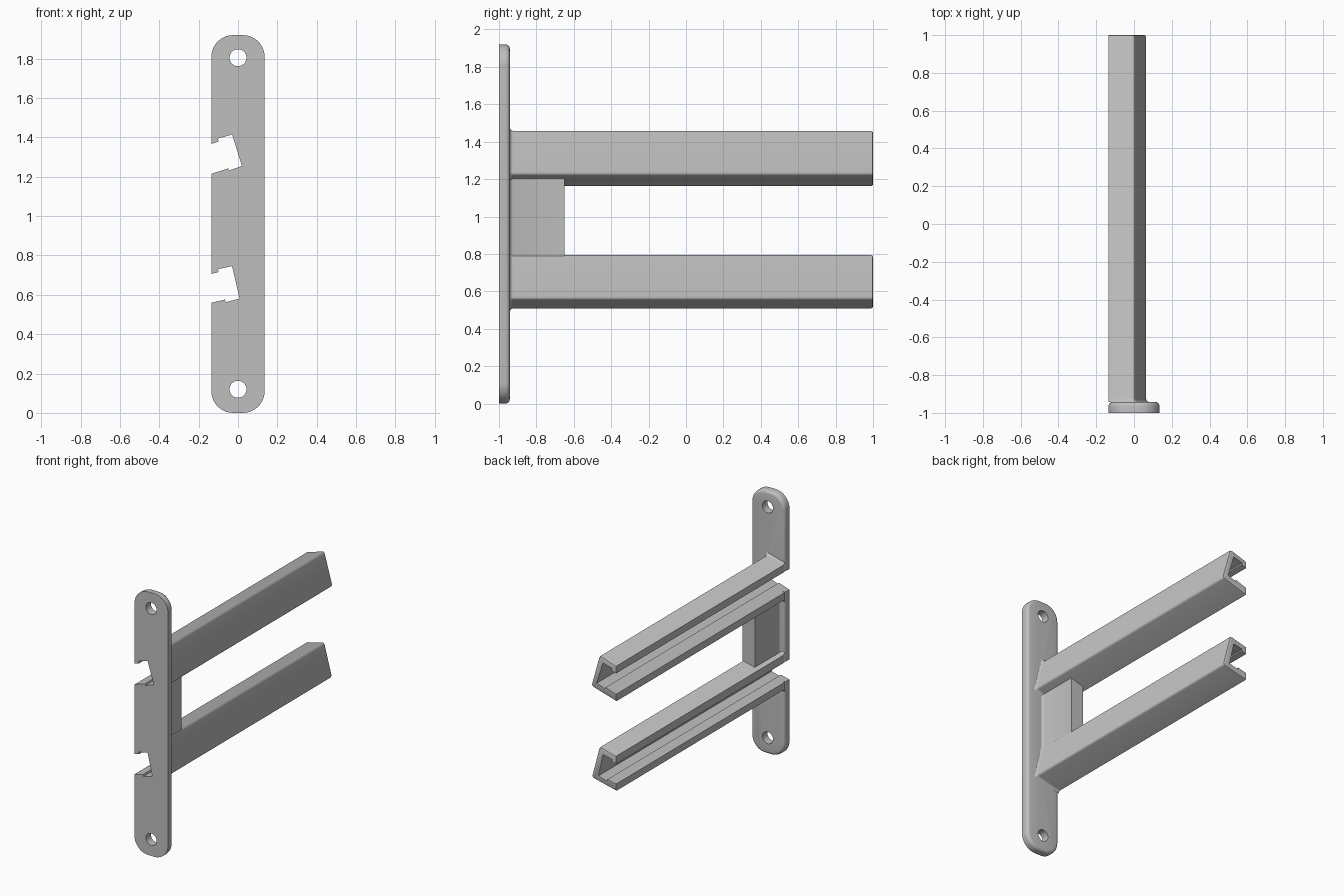
import bpy, bmesh, math
from mathutils import Vector

if "Cube" in bpy.data.objects:
    bpy.data.objects.remove(bpy.data.objects["Cube"])

grey = bpy.data.materials.new("plain grey")
grey.use_nodes = True
GREY = (0.52, 0.52, 0.52, 1)
grey.diffuse_color = GREY
grey.node_tree.nodes["Principled BSDF"].inputs["Base Color"].default_value = GREY

LEFT = -0.135           # open side of the bracket
FRONT, BACK, TIP = -1.0, -0.942, 1.0


def loft(name, sections):
    """Skin a list of (y, outline in x/z) sections and cap both ends."""
    bm = bmesh.new()
    rings = [[bm.verts.new((x, y, z)) for x, z in pts] for y, pts in sections]
    for a, b in zip(rings, rings[1:]):
        for i in range(len(a)):
            j = (i + 1) % len(a)
            bm.faces.new((a[i], a[j], b[j], b[i]))
    bm.faces.new(rings[0])
    bm.faces.new(rings[-1])
    bmesh.ops.recalc_face_normals(bm, faces=bm.faces)
    mesh = bpy.data.meshes.new(name)
    bm.to_mesh(mesh)
    bm.free()
    mesh.materials.append(grey)
    ob = bpy.data.objects.new(name, mesh)
    bpy.context.collection.objects.link(ob)
    return ob


def activate(ob):
    bpy.ops.object.select_all(action='DESELECT')
    ob.select_set(True)
    bpy.context.view_layer.objects.active = ob


def smooth(ob):
    activate(ob)
    bpy.ops.object.shade_smooth_by_angle(angle=math.radians(35))


def cut(ob, cutter):
    mod = ob.modifiers.new("cut", 'BOOLEAN')
    mod.operation, mod.solver, mod.object = 'DIFFERENCE', 'EXACT', cutter
    activate(ob)
    bpy.ops.object.modifier_apply(modifier=mod.name)
    bpy.data.objects.remove(cutter)


def round_corner(before, corner, after, r, steps=4):
    """Points of a soft corner between two straight edges."""
    p = Vector(corner)
    a = p + (Vector(before) - p).normalized() * r
    b = p + (Vector(after) - p).normalized() * r
    pts = []
    for i in range(steps + 1):
        t = i / steps
        pts.append(tuple(a * (1 - t) ** 2 + p * 2 * t * (1 - t) + b * t * t))
    return pts


def rounded_plate(inset):
    """Tall outline with four quarter-round corners."""
    half, height, r = -LEFT, 1.92, 0.11
    pts = []
    for k, (cx, cz) in enumerate([(half - r, height - r), (r - half, height - r),
                                  (r - half, r), (half - r, r)]):
        for i in range(11):
            a = math.pi / 2 * (k + i / 10)
            pts.append((cx + (r - inset) * math.cos(a), cz + (r - inset) * math.sin(a)))
    return pts


# Tilted channel outlines: outer shell and inner groove with small lips
outers = {
    "upper": [(LEFT, 1.42), (0.0, 1.462), (0.067, 1.222), (LEFT, 1.163)],
    "lower": [(LEFT, 0.763), (0.0, 0.797), (0.063, 0.556), (LEFT, 0.509)],
}
slots = {
    "upper": [(LEFT, 1.215), (-0.05, 1.243), (-0.046, 1.232), (0.02, 1.255),
              (-0.03, 1.415), (-0.102, 1.394), (-0.098, 1.379), (LEFT, 1.367)],
    "lower": [(LEFT, 0.56), (-0.066, 0.576), (-0.063, 0.563), (0.008, 0.581),
              (-0.03, 0.746), (-0.102, 0.73), (-0.098, 0.716), (LEFT, 0.706)],
}

# Wall plate with a softened rear edge
edge = 0.022
sections = [(FRONT, rounded_plate(0))]
for i in range(5):
    a = math.pi / 2 * i / 4
    sections.append((BACK - edge + edge * math.sin(a), rounded_plate(edge * (1 - math.cos(a)))))
plate = loft("wall_plate", sections)

# Screw holes
for z in (0.12, 1.805):
    ring = [(0.043 * math.cos(math.tau * i / 32), z + 0.043 * math.sin(math.tau * i / 32))
            for i in range(32)]
    cut(plate, loft("hole_cutter", [(-1.1, ring), (-0.8, ring)]))

# Grooves carried through the plate
for pts in slots.values():
    open_pts = [(x - 0.1 if x == LEFT else x, z) for x, z in pts]
    open_pts = [pts[0]] + pts[1:-1] + [pts[-1], (LEFT - 0.1, pts[-1][1]), (LEFT - 0.1, pts[0][1])]
    cut(plate, loft("slot_cutter", [(-1.1, open_pts), (-0.8, open_pts)]))
smooth(plate)


# Channel arms with flared roots and softened tips
def arm_section(side, grow):
    tl, tr, br, bl = outers[side]
    top_l, bot_l = (tl[0], tl[1] + grow), (bl[0], bl[1] - grow)
    top_r = (tr[0] + grow * 0.8, tr[1] + grow)
    bot_r = (br[0] + grow, br[1] - grow * 0.8)
    outer = [top_l] + round_corner(top_l, top_r, bot_r, 0.018) \
        + round_corner(top_r, bot_r, bot_l, 0.018) + [bot_l]
    return outer + slots[side]


profile = [(BACK - 0.001, 0.016), (BACK + 0.004, 0.008), (BACK + 0.009, 0.003),
           (BACK + 0.016, 0), (TIP - 0.01, 0), (TIP - 0.003, -0.003), (TIP, -0.01)]
for side in outers:
    smooth(loft(side + "_arm", [(y, arm_section(side, g)) for y, g in profile]))


# Web joining the arms near the plate
def web_section(grow):
    l, r = -0.10 - grow, grow
    return [(l, 0.757), (r, 0.775), (r, 1.213), (l, 1.185)]


smooth(loft("joining_web", [(y, web_section(g)) for y, g in profile[:4]]
            + [(-0.65, web_section(0))]))
